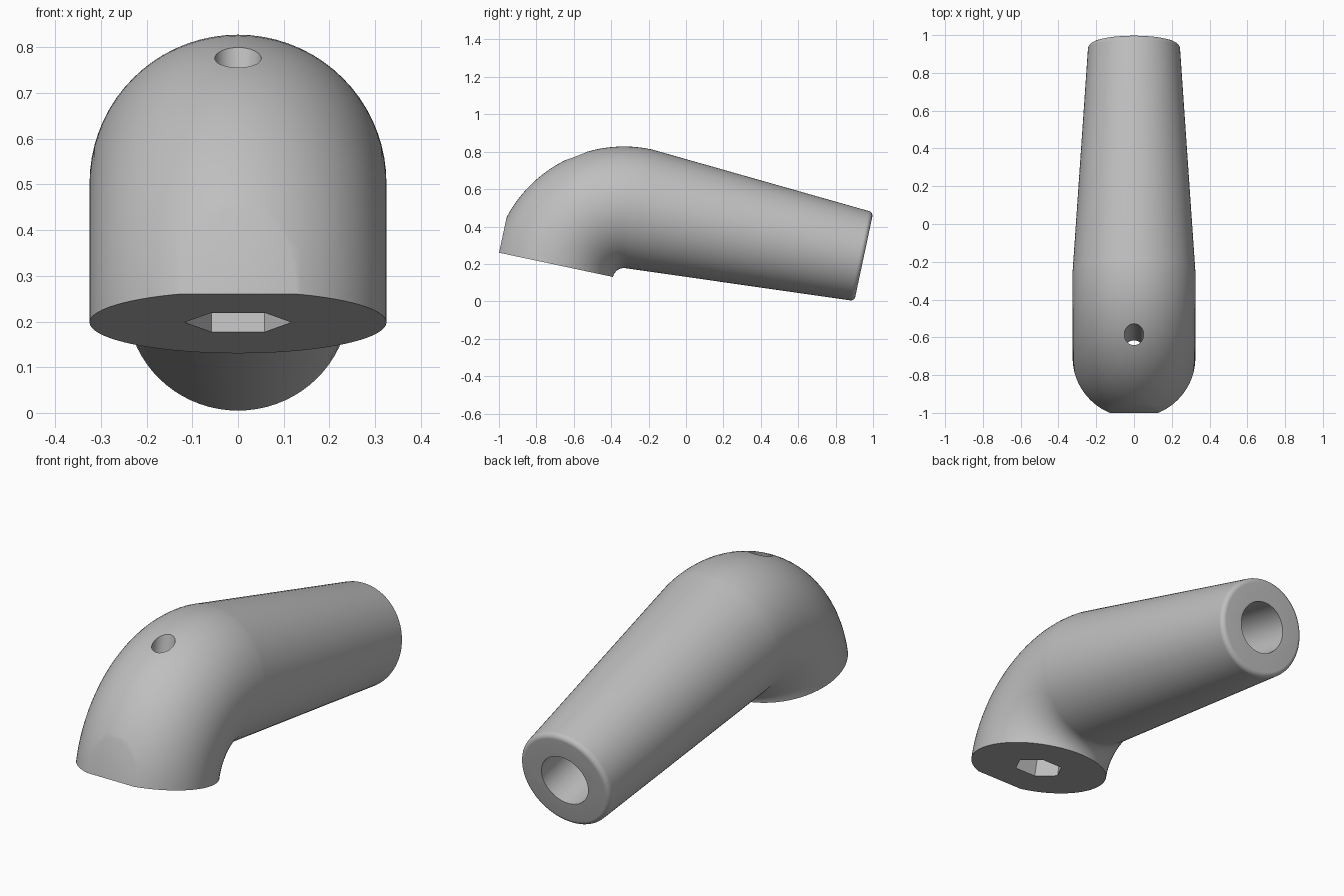
import bpy, bmesh
from math import sin, cos, pi, radians, sqrt
from mathutils import Matrix, Vector

if "Cube" in bpy.data.objects:
    bpy.data.objects.remove(bpy.data.objects["Cube"], do_unlink=True)

SEG = 72
TILT = radians(12)
R_TUBE, R_BEND, R_TIP, LENGTH, FILLET = 0.325, 0.385, 0.244, 1.229, 0.025
UP = Vector((0, sin(TILT), cos(TILT)))       # axis of the base
OUT = Vector((0, cos(TILT), -sin(TILT)))     # axis of the grip
X = Vector((1, 0, 0))
BASE = Vector((0, -0.708, 0.198))            # centre of the base face
BEND = BASE + OUT * R_BEND                   # centre of the elbow
JOINT = BEND + UP * R_BEND                   # where the grip begins
TIP = JOINT + OUT * LENGTH

grey = bpy.data.materials.new("light_grey")
grey.use_nodes = True
grey.diffuse_color = (0.52, 0.52, 0.52, 1)
grey.node_tree.nodes["Principled BSDF"].inputs["Base Color"].default_value = grey.diffuse_color


def make_object(name, bm):
    bmesh.ops.recalc_face_normals(bm, faces=bm.faces)
    mesh = bpy.data.meshes.new(name)
    bm.to_mesh(mesh)
    bm.free()
    mesh.materials.append(grey)
    obj = bpy.data.objects.new(name, mesh)
    bpy.context.collection.objects.link(obj)
    return obj


def loft(name, rings):
    """Skin a closed tube through (centre, radius, side direction) rings."""
    bm = bmesh.new()
    loops = []
    for centre, radius, side in rings:
        angles = [2 * pi * i / SEG for i in range(SEG)]
        loops.append([bm.verts.new(centre + radius * (X * cos(a) + side * sin(a))) for a in angles])
    for a, b in zip(loops, loops[1:]):
        for i in range(SEG):
            j = (i + 1) % SEG
            bm.faces.new((a[i], a[j], b[j], b[i]))
    bm.faces.new(loops[0])
    bm.faces.new(loops[-1])
    return make_object(name, bm)


def prism(name, start, axis, length, radius, sides):
    """Straight cutter from start along axis, with a corner on the x axis."""
    bm = bmesh.new()
    side = axis.cross(X)
    frame = Matrix((X, side, -axis)).transposed() if X.cross(side).dot(axis) < 0 \
        else Matrix((X, side, axis)).transposed()
    bmesh.ops.create_cone(bm, cap_ends=True, segments=sides, radius1=radius, radius2=radius, depth=length)
    spin = Matrix.Rotation(pi / 2, 4, 'Z')   # puts a corner on x
    place = Matrix.Translation(start + axis * length / 2) @ frame.to_4x4() @ spin
    bmesh.ops.transform(bm, matrix=place, verts=bm.verts)
    cutter = make_object(name, bm)
    cutter.hide_render = True
    return cutter


# Body: quarter elbow, tapered grip, rounded tip
STEPS = 32
rings = []
for i in range(STEPS + 1):
    a = pi / 2 * i / STEPS
    out = -OUT * cos(a) + UP * sin(a)
    rings.append((BEND + out * R_BEND, R_TUBE, out))
for i in range(9):
    a = pi / 2 * i / 8
    rings.append((TIP - OUT * FILLET * (1 - sin(a)), R_TIP - FILLET * (1 - cos(a)), UP))
body = loft("angled_handle", rings)

# Flat on the front of the base
bm = bmesh.new()
bm.from_mesh(body.data)
front = BASE - OUT * sqrt(R_TUBE ** 2 - 0.13 ** 2)
cut = bmesh.ops.bisect_plane(bm, geom=bm.verts[:] + bm.edges[:] + bm.faces[:], dist=1e-5,
                             plane_co=front, plane_no=-OUT, clear_outer=True)
rim = [e for e in cut["geom_cut"] if isinstance(e, bmesh.types.BMEdge)]
bmesh.ops.contextual_create(bm, geom=rim)
bmesh.ops.recalc_face_normals(bm, faces=bm.faces)
bm.to_mesh(body.data)
bm.free()

# Nut pocket, bolt hole and grip bore
cutters = [
    prism("nut_pocket_cutter", BASE - UP * 0.1, UP, 0.3, 0.117, 6),
    prism("bolt_hole_cutter", BASE + UP * 0.1, UP, 0.8, 0.051, 48),
    prism("grip_bore_cutter", TIP + OUT * 0.1, -OUT, 0.95, 0.127, 48),
]
bpy.ops.object.select_all(action='DESELECT')
body.select_set(True)
bpy.context.view_layer.objects.active = body
for cutter in cutters:
    mod = body.modifiers.new(cutter.name, 'BOOLEAN')
    mod.operation = 'DIFFERENCE'
    mod.solver = 'EXACT'
    mod.object = cutter
    bpy.ops.object.modifier_apply(modifier=mod.name)
    bpy.data.objects.remove(cutter, do_unlink=True)

bpy.ops.object.shade_smooth_by_angle(angle=radians(30))
